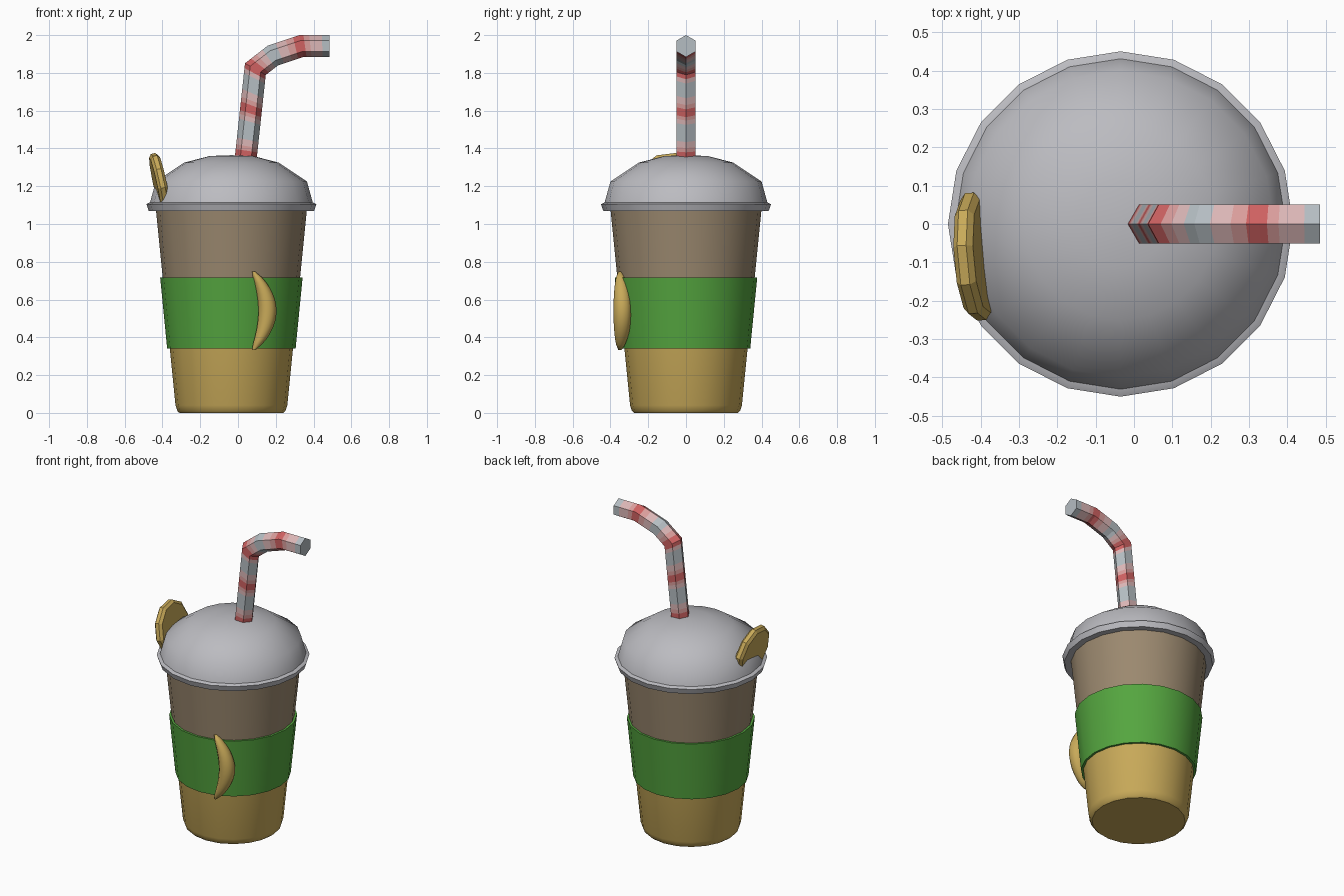
import bpy, bmesh, math
from mathutils import Vector, Matrix

cube = bpy.data.objects.get("Cube")
if cube:
    bpy.data.objects.remove(cube)

AXIS_X = -0.035   # centre of the cup
SIDES = 20


def material(name, rgb):
    m = bpy.data.materials.new(name)
    m.use_nodes = True
    col = (*rgb, 1)
    m.diffuse_color = col
    m.node_tree.nodes["Principled BSDF"].inputs["Base Color"].default_value = col
    return m


TAN = material("tan", (0.58, 0.40, 0.10))
BROWN = material("brown", (0.33, 0.25, 0.16))
GREEN = material("green", (0.09, 0.38, 0.05))
LID = material("lid_grey", (0.50, 0.50, 0.53))
RED = material("red", (0.62, 0.12, 0.12))
ROSE = material("rose", (0.70, 0.34, 0.33))
PINK = material("pink", (0.71, 0.47, 0.47))
PALE = material("pale_grey", (0.46, 0.51, 0.54))


def finish(name, bm, mats, angle=None):
    bmesh.ops.recalc_face_normals(bm, faces=bm.faces)
    mesh = bpy.data.meshes.new(name)
    bm.to_mesh(mesh)
    bm.free()
    for m in mats:
        mesh.materials.append(m)
    ob = bpy.data.objects.new(name, mesh)
    bpy.context.collection.objects.link(ob)
    if angle:
        bpy.ops.object.select_all(action='DESELECT')
        ob.select_set(True)
        bpy.context.view_layer.objects.active = ob
        bpy.ops.object.shade_smooth_by_angle(angle=math.radians(angle))
    return ob


def loft(bm, rings, colours=None, caps=True, closed=False):
    """Skin a list of point rings; colours gives a material slot per band."""
    loops = [[bm.verts.new(p) for p in ring] for ring in rings]
    pairs = list(zip(loops, loops[1:]))
    if closed:
        pairs.append((loops[-1], loops[0]))
    for k, (a, b) in enumerate(pairs):
        for i in range(len(a)):
            j = (i + 1) % len(a)
            f = bm.faces.new((a[i], a[j], b[j], b[i]))
            f.material_index = colours[k] if colours else 0
    if caps and not closed:
        for loop, slot in ((loops[0], 0), (loops[-1], -1)):
            bm.faces.new(loop).material_index = colours[slot] if colours else 0


def lathe(name, profile, mats, colours=None, angle=30, closed=False):
    bm = bmesh.new()
    turn = [2 * math.pi * i / SIDES for i in range(SIDES)]
    rings = [[(AXIS_X + r * math.cos(t), r * math.sin(t), z) for t in turn]
             for r, z in profile]
    loft(bm, rings, colours, closed=closed)
    return finish(name, bm, mats, angle)


# Cup: tan below the sleeve, brown above
lathe("cup", [(0.275, 0), (0.286, 0.01), (0.296, 0.04), (0.345, 0.53), (0.40, 1.08)],
      [TAN, BROWN], [0, 0, 0, 1], angle=40)

# Sleeve band around the cup
lathe("sleeve", [(0.315, 0.34), (0.34, 0.34), (0.377, 0.716), (0.355, 0.716)],
      [GREEN], closed=True)

# Lid: rim ring and dome
lathe("lid_rim", [(0.39, 1.07), (0.438, 1.07), (0.45, 1.105), (0.43, 1.115), (0.39, 1.115)],
      [LID], closed=True)
lathe("lid_dome", [(0.432, 1.11), (0.40, 1.225), (0.25, 1.325), (0.115, 1.36), (0.01, 1.364)],
      [LID], angle=60)

# Straw: mitred hexagonal tube with stripes
path = [Vector(p) for p in ((0.04, 0, 1.34), (0.092, 0, 1.82), (0.185, 0, 1.892),
                            (0.335, 0, 1.942), (0.485, 0, 1.942))]
dirs = [(b - a).normalized() for a, b in zip(path, path[1:])]
side = Vector((0, 1, 0))
corners = []
for i, p in enumerate(path):
    d0, d1 = dirs[max(i - 1, 0)], dirs[min(i, len(dirs) - 1)]
    across = (d0 + d1).normalized().cross(side)
    stretch = 1 / math.cos(d0.angle(d1) / 2)
    ring = []
    for k in range(6):
        t = k * math.pi / 3
        ring.append(p + 0.058 * (across * math.cos(t) * stretch + side * math.sin(t)))
    corners.append(ring)

# Per segment: (end of stripe along the segment, colour slot)
R, O, P, G = range(4)
stripes = [
    [(0.1, R), (0.15, O), (0.22, P), (0.42, G), (0.47, P), (0.51, O), (0.6, R),
     (0.65, O), (0.73, P), (0.9, G), (0.95, P), (1, R)],
    [(0.27, R), (0.5, O), (0.77, P), (1, G)],
    [(0.24, G), (0.56, P), (0.8, O), (1, R)],
    [(0.13, R), (0.32, O), (0.74, P), (1, G)],
]
rings, slots = [corners[0]], []
for a, b, segment in zip(corners, corners[1:], stripes):
    for t, slot in segment:
        rings.append([u.lerp(v, t) for u, v in zip(a, b)])
        slots.append(slot)
bm = bmesh.new()
loft(bm, rings, slots)
finish("straw", bm, [RED, ROSE, PINK, PALE])

# Round slice stuck into the lid, leaning outwards
bm = bmesh.new()
rings = []
for r, h in ((0.15, -0.026), (0.168, -0.012), (0.168, 0.012), (0.15, 0.026)):
    rings.append([(h, r * math.cos(t), r * math.sin(t))
                  for t in (math.pi * (k + 0.2) / 5 for k in range(10))])
loft(bm, rings)
bm.transform(Matrix.Translation((-0.413, -0.085, 1.212))
             @ Matrix.Rotation(math.radians(4), 4, 'Z')
             @ Matrix.Rotation(math.radians(-12), 4, 'Y'))
finish("lid_slice", bm, [TAN])

# Crescent on the front of the sleeve
bm = bmesh.new()
rings = []
STEPS = 14
for i in range(STEPS + 1):
    s = -1 + 2 * i / STEPS
    bulge = 1 - s * s
    c = Vector((0.083 + 0.073 * bulge, -0.35 + 0.014 * bulge, 0.54 + 0.208 * s))
    r = 0.008 + 0.04 * bulge ** 0.7
    rings.append([c + Vector((r * math.cos(t), r * math.sin(t), 0))
                  for t in (math.pi * k / 6 for k in range(12))])
loft(bm, rings)
finish("sleeve_crescent", bm, [TAN], 50)
